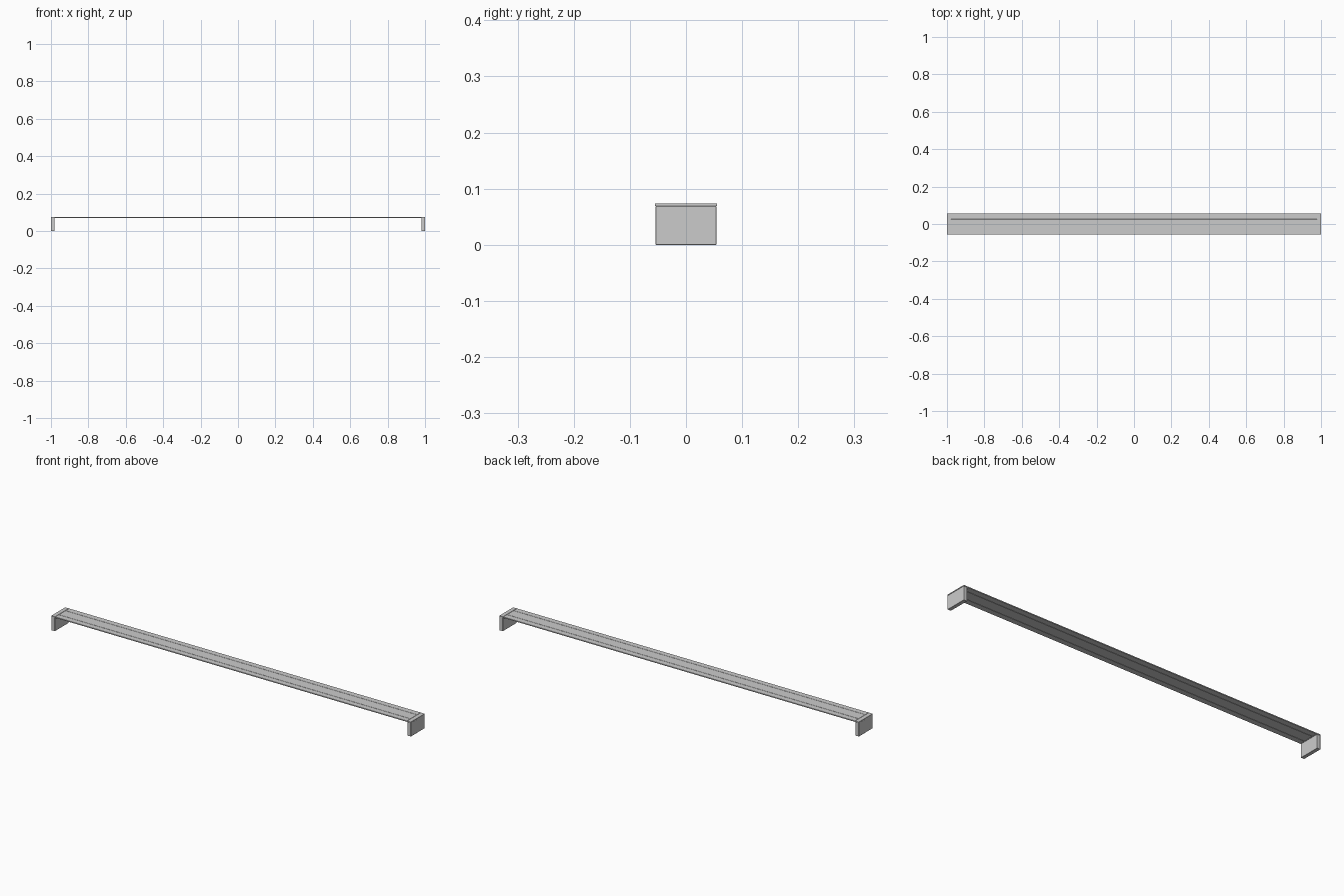
import bpy

if "Cube" in bpy.data.objects:
    bpy.data.objects.remove(bpy.data.objects["Cube"])

TOP, UNDER = 0.0738, 0.0688   # deck heights
HALF_W = 0.0555               # half width of the deck


def box(name, x0, x1, y0, y1, z0, z1, bevel=0.0):
    bpy.ops.mesh.primitive_cube_add(size=1, location=((x0 + x1) / 2, (y0 + y1) / 2, (z0 + z1) / 2))
    ob = bpy.context.object
    ob.name = name
    ob.scale = (x1 - x0, y1 - y0, z1 - z0)
    bpy.ops.object.transform_apply(location=False, rotation=False, scale=True)
    if bevel:
        m = ob.modifiers.new("edge", 'BEVEL')
        m.width = bevel
        m.segments = 1
    return ob


# three long planks with narrow joints
edges = [-HALF_W, -0.027, 0.026, HALF_W]
for i in range(3):
    y0 = edges[i] + (0.0004 if i > 0 else 0)
    y1 = edges[i + 1] - (0.0004 if i < 2 else 0)
    box(f"seat_plank_{i + 1}", -0.978, 0.978, y0, y1, UNDER, TOP, 0.0006)

# cross plank and slab leg at each end
for side, label in ((-1, "left"), (1, "right")):
    a, b = sorted((side * 0.979, side * 1.0))
    box(f"{label}_end_plank", a, b, -HALF_W, HALF_W, UNDER, TOP, 0.0006)
    a, b = sorted((side * 0.981, side * 0.999))
    box(f"{label}_leg", a, b, -0.054, 0.054, 0, UNDER, 0.0005)
